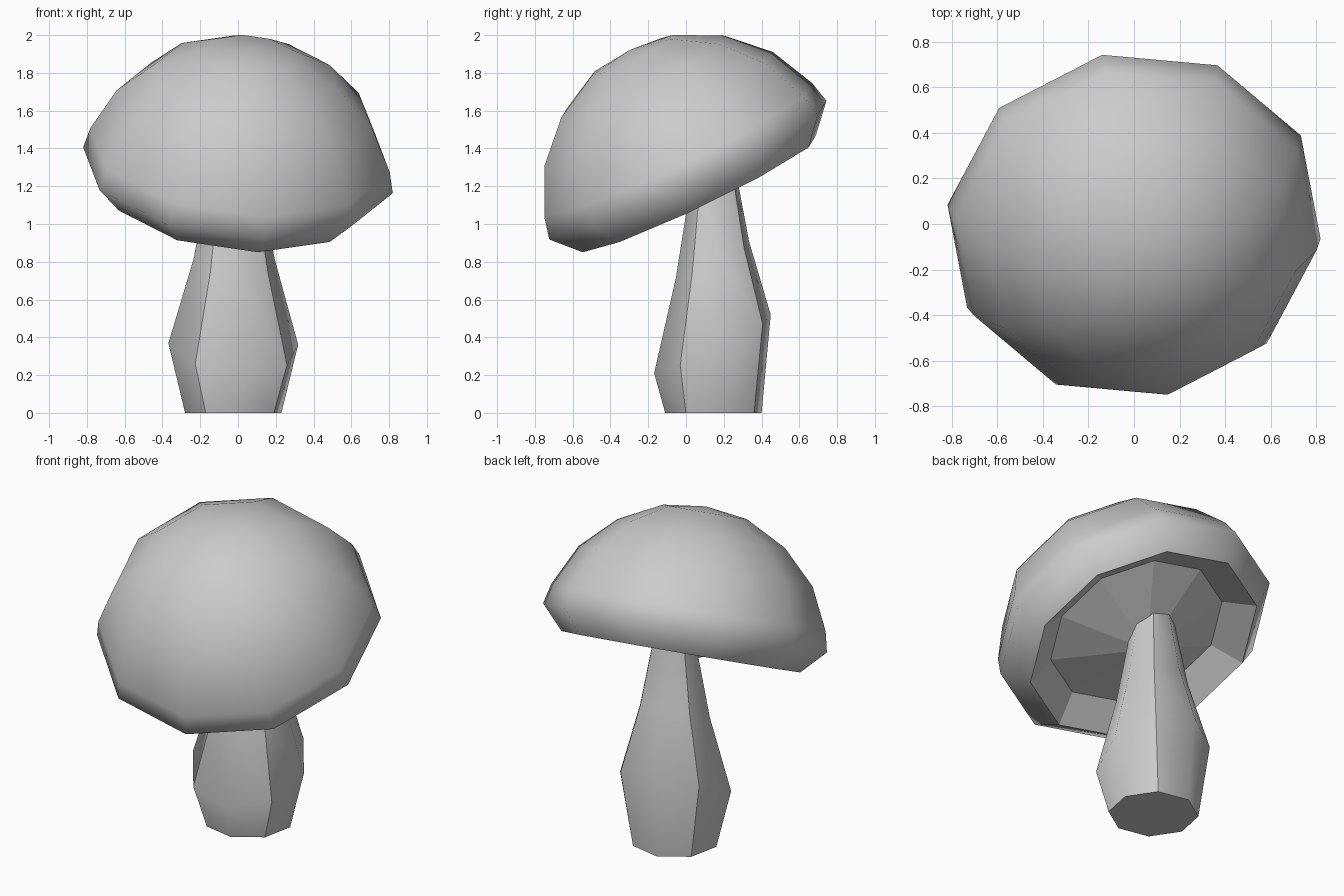
import bpy, bmesh, math
from mathutils import Vector

if "Cube" in bpy.data.objects:
    bpy.data.objects.remove(bpy.data.objects["Cube"])

# Shared tilted frame: the cap leans toward the front
N = Vector((0.094, -0.431, 0.897)).normalized()
E = Vector((-0.168, 0.882, 0.45))
E = (E - N * E.dot(N)).normalized()
F = E.cross(N)


def ring(bm, center, radius, sides, flat=False):
    verts = []
    for i in range(sides):
        a = 2 * math.pi * i / sides
        if flat:
            b = a - math.radians(101)
            off = Vector((math.cos(b), -math.sin(b), 0))
        else:
            off = E * math.cos(a) + F * math.sin(a)
        verts.append(bm.verts.new(Vector(center) + off * radius))
    return verts


def bridge(bm, a, b, smooth=True):
    n = len(a)
    for i in range(n):
        j = (i + 1) % n
        bm.faces.new((a[i], a[j], b[j], b[i])).smooth = smooth


def fan(bm, loop, tip, smooth):
    v = bm.verts.new(tip)
    for i in range(len(loop)):
        bm.faces.new((loop[i], loop[(i + 1) % len(loop)], v)).smooth = smooth


def finish(bm, name):
    bmesh.ops.recalc_face_normals(bm, faces=bm.faces)
    mesh = bpy.data.meshes.new(name)
    bm.to_mesh(mesh)
    bm.free()
    obj = bpy.data.objects.new(name, mesh)
    bpy.context.collection.objects.link(obj)


# Cap: ten-sided smooth dome, sharp rim, recessed faceted underside
C = Vector((0, 0.01, 1.285))
profile = [(0.245, 0.678), (0.49, 0.552), (0.686, 0.36), (0.804, 0.119),
           (0.832, 0.0), (0.70, -0.14), (0.53, -0.02)]
bm = bmesh.new()
loops = [ring(bm, C + N * h, r, 10) for r, h in profile]
fan(bm, loops[0], C + N * 0.71, True)
for k in range(len(loops) - 1):
    bridge(bm, loops[k], loops[k + 1], smooth=k < 5)
fan(bm, loops[-1], C - N * 0.19, False)
for i in range(10):
    bm.edges.get((loops[5][i], loops[5][(i + 1) % 10])).smooth = False
finish(bm, "mushroom_cap")

# Stem: eight-sided, flat base, tilted rings, alternate hard edges
bm = bmesh.new()
base = ring(bm, (-0.025, 0.145, 0), 0.26, 8, flat=True)
loops = [base,
         ring(bm, (-0.025, 0.14, 0.365), 0.35, 8),
         ring(bm, (-0.02, 0.14, 0.81), 0.22, 8),
         ring(bm, (-0.02, 0.14, 1.22), 0.14, 8)]
for a, b in zip(loops, loops[1:]):
    bridge(bm, a, b)
    for i in range(1, 8, 2):
        bm.edges.get((a[i], b[i])).smooth = False
bm.faces.new(base).smooth = False
bm.faces.new(loops[-1]).smooth = False
for loop in (base, loops[-1]):
    for i in range(8):
        bm.edges.get((loop[i], loop[(i + 1) % 8])).smooth = False
finish(bm, "mushroom_stem")
